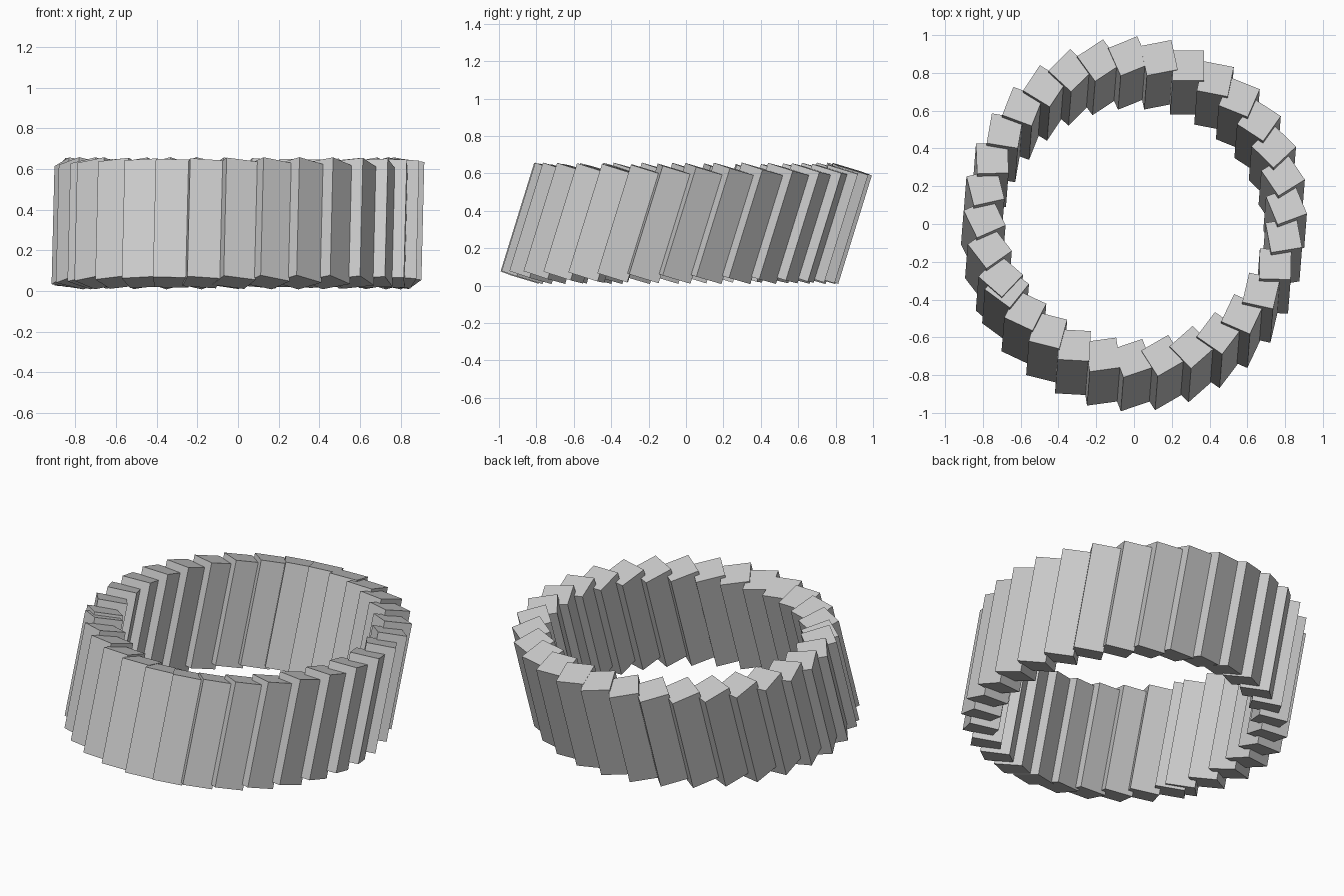
import bpy, bmesh, math
from mathutils import Matrix, Vector

if "Cube" in bpy.data.objects:
    bpy.data.objects.remove(bpy.data.objects["Cube"])

COUNT, STEP = 32, 0.2            # blocks and angular step (radians)
RADIUS, SIDE, LENGTH = 0.80, 0.167, 0.607
FIRST = math.radians(69.5) - 19 * STEP
TWIST = math.radians(20.5)       # each block's turn against the radial direction
CENTRE_Z = 0.333

# shared lean of every block: mostly towards +y, slightly towards +x
lean = Matrix.Rotation(math.radians(1.4), 4, 'Y') @ Matrix.Rotation(math.radians(-17.2), 4, 'X')

# one square post
mesh = bpy.data.meshes.new("leaning_block")
bm = bmesh.new()
bmesh.ops.create_cube(bm, size=1, matrix=Matrix.Diagonal((SIDE, SIDE, LENGTH, 1)))
bm.to_mesh(mesh)
bm.free()

# ring of leaning blocks, the last one overlapping the first
for i in range(COUNT):
    a = FIRST + i * STEP
    block = bpy.data.objects.new(f"ring_block_{i + 1:02d}", mesh)
    place = Matrix.Translation(Vector((RADIUS * math.cos(a), RADIUS * math.sin(a), CENTRE_Z)))
    block.matrix_world = place @ lean @ Matrix.Rotation(a + TWIST, 4, 'Z')
    bpy.context.collection.objects.link(block)
